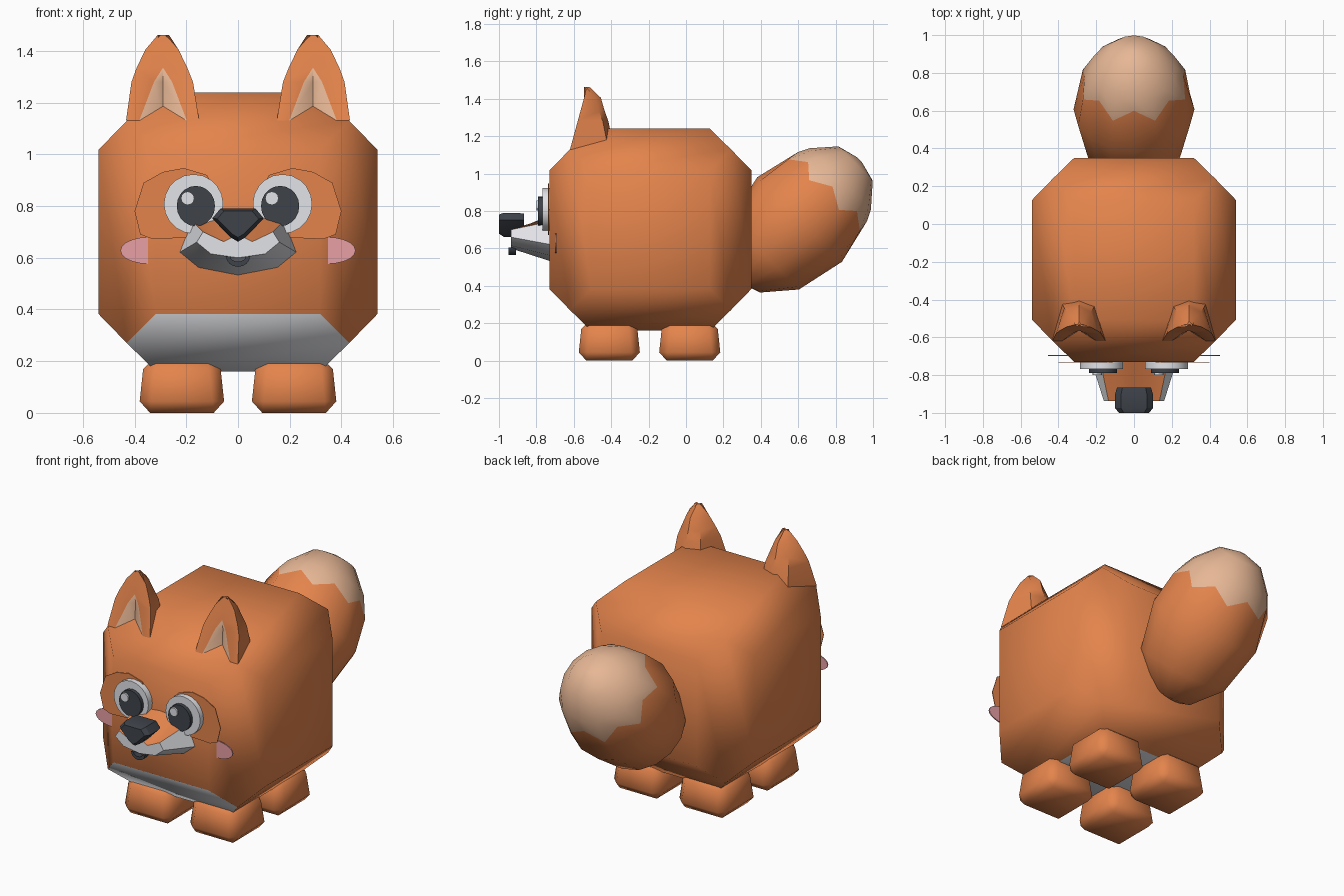
import bpy, bmesh, math
from mathutils import Matrix

if "Cube" in bpy.data.objects:
    bpy.data.objects.remove(bpy.data.objects["Cube"])


def material(name, r, g, b):
    lin = lambda c: (c / 255 / 12.92) if c < 11 else ((c / 255 + 0.055) / 1.055) ** 2.4
    m = bpy.data.materials.new(name)
    m.diffuse_color = (lin(r), lin(g), lin(b), 1)
    m.use_nodes = True
    m.node_tree.nodes["Principled BSDF"].inputs["Base Color"].default_value = m.diffuse_color
    return m


ORANGE = material("orange fur", 228, 132, 76)
WHITE = material("white fur", 229, 230, 234)
CREAM = material("cream fur", 232, 184, 150)
DARK = material("dark charcoal", 62, 67, 74)
PINK = material("pink cheek", 232, 160, 166)


def finish(name, bm, mats, angle=50):
    bmesh.ops.remove_doubles(bm, verts=bm.verts, dist=1e-4)
    bmesh.ops.recalc_face_normals(bm, faces=bm.faces)
    me = bpy.data.meshes.new(name)
    for f in bm.faces:
        f.smooth = True
    bm.to_mesh(me)
    bm.free()
    for m in mats:
        me.materials.append(m)
    me.set_sharp_from_angle(angle=math.radians(angle))
    ob = bpy.data.objects.new(name, me)
    bpy.context.collection.objects.link(ob)
    return ob


def loft(name, rings, mats, rule=lambda row, col: 0, caps=(0, 0), angle=50):
    """Skin rings of equal length; rule(row, col) picks the material."""
    bm = bmesh.new()
    vs = [[bm.verts.new(p) for p in r] for r in rings]
    n = len(vs[0])
    for i in range(len(vs) - 1):
        for j in range(n):
            k = (j + 1) % n
            f = bm.faces.new((vs[i][j], vs[i][k], vs[i + 1][k], vs[i + 1][j]))
            f.material_index = rule(i, j)
    for ring, m in zip((vs[0], vs[-1]), caps):
        bm.faces.new(ring).material_index = m
    return finish(name, bm, mats, angle)


def plate(name, pts, y0, y1, mat):
    """Flat x-z outline extruded along y."""
    return loft(name, [[(x, y, z) for x, z in pts] for y in (y0, y1)], [mat], angle=30)


def ellipse(cx, cz, rx, rz, n=20):
    return [(cx + rx * math.cos(2 * math.pi * i / n), cz + rz * math.sin(2 * math.pi * i / n))
            for i in range(n)]


# Body: cube whose six faces are inset and pushed out
bm = bmesh.new()
bmesh.ops.create_cube(bm, size=0.86)
bmesh.ops.inset_individual(bm, faces=bm.faces[:], thickness=0.16, depth=0.11)
for f in bm.faces:
    c = f.calc_center_median()
    if abs(c.x) < 0.05 and c.z < -0.3 and c.y < 0.1:
        f.material_index = 1          # white belly
bmesh.ops.translate(bm, verts=bm.verts, vec=(0, -0.19, 0.70))
finish("body", bm, [ORANGE, WHITE], 60)

# Feet: bevelled boxes, wider at the bottom
for label, y in (("front", -0.41), ("back", 0.02)):
    for side, s in (("left", -1), ("right", 1)):
        bm = bmesh.new()
        bmesh.ops.create_cube(bm, size=1)
        for v in bm.verts:
            h = 0.145 if v.co.z > 0 else 0.168
            v.co = (math.copysign(h, v.co.x), math.copysign(h, v.co.y), 0.215 if v.co.z > 0 else 0)
        bmesh.ops.bevel(bm, geom=bm.edges[:], offset=0.045, segments=1, affect='EDGES', profile=0.5)
        bmesh.ops.translate(bm, verts=bm.verts, vec=(s * 0.217, y, 0))
        finish(f"{label}_{side}_foot", bm, [ORANGE], 60)

# Ears: z, inner edge, outer edge, front y, back y, half width of the hollow
EAR = [(1.13, -.14, .143, -.62, -.385, .092), (1.28, -.116, .122, -.579, -.415, .035),
       (1.335, -.094, .102, -.564, -.435, 0), (1.405, -.06, .068, -.545, -.455, 0),
       (1.462, -.023, .02, -.532, -.515, 0)]
for side, s in (("left", -1), ("right", 1)):
    rings = []
    for z, a, b, yf, yb, w in EAR:
        ring = [(a, yf), (-w, yf), (0, yf + 0.6 * w), (w, yf), (b, yf),
                (b * 0.65, yb - 0.03), (0, yb), (a * 0.65, yb - 0.03)]
        rings.append([(s * (0.29 + x), y, z) for x, y in ring])
    loft(f"{side}_ear", rings, [ORANGE, CREAM],
         lambda i, j: 1 if i < 2 and j in (1, 2) else 0, angle=40)

# Tail: spheroid turned about a 45 degree axis, zigzag edge to the cream tip
TAIL = [(.503, .02, 0), (.537, .126, 0), (.696, .262, 0), (.963, .32, 0),
        (1.18, .277, .032), (1.27, .232, 0), (1.386, .13, 0), (1.415, .02, 0)]
N, Q = 16, math.sqrt(0.5)
rings = []
for t, r, zig in TAIL:
    ring = []
    for j in range(N):
        a = 2 * math.pi * j / N
        tt = t + zig * (-1) ** j
        rr = r - 0.5 * zig * (-1) ** j
        p = 0.104 + rr * math.sin(a)
        ring.append((rr * math.cos(a), (tt - p) * Q, (tt + p) * Q))
    rings.append(ring)
loft("tail", rings, [ORANGE, CREAM], lambda i, j: int(i >= 4), (0, 1), 60)


def mirrored(half, y):
    """Half outline from top centre to bottom centre, closed by mirroring."""
    pts = half + [(-x, z) for x, z in half[-2:0:-1]]
    return [(x, y, z) for x, z in pts]


# Muzzle: white with orange bridge on top
back = [(0, .78), (.10, .77), (.18, .745), (.228, .62), (.155, .56), (0, .53)]
front = [(0, .69), (.055, .662), (.135, .70), (.16, .66), (.105, .615), (0, .60)]
loft("muzzle", [mirrored(back, -0.72), mirrored(front, -0.936)], [ORANGE, WHITE],
     lambda i, j: 0 if j in (0, 1, 8, 9) else 1, (1, 1), 40)

# Nose
nose = [(0, .79), (.068, .79), (.1, .752), (.03, .68), (0, .662)]
rings = []
for y, k in ((-0.865, 0.9), (-0.9, 1), (-0.975, 1), (-1.0, 0.8)):
    rings.append(mirrored([(x * k, 0.745 + (z - 0.745) * k) for x, z in nose], y))
loft("nose", rings, [DARK], angle=30)

# Smiling mouth
arc = [math.pi * (1 + i / 8) for i in range(9)]
smile = [(0.046 * math.cos(a), 0.605 + 0.040 * math.sin(a)) for a in arc]
smile += [(0.030 * math.cos(a), 0.605 + 0.020 * math.sin(a)) for a in reversed(arc)]
plate("mouth", smile, -0.948, -0.91, DARK)

# Eyes, eye patches and cheeks
PATCH = [(.21, .947), (.29, .932), (.365, .89), (.40, .78), (.378, .69), (.33, .672),
         (.15, .68), (.09, .73), (.07, .83), (.12, .92)]
for side, s in (("left", -1), ("right", 1)):
    plate(f"{side}_eye_patch", [(s * x, z) for x, z in PATCH], -0.733, -0.737, ORANGE)
    plate(f"{side}_eye_white", ellipse(s * 0.172, 0.808, 0.115, 0.115), -0.72, -0.768, WHITE)
    plate(f"{side}_pupil", ellipse(s * 0.163, 0.80, 0.074, 0.078), -0.768, -0.79, DARK)
    plate(f"{side}_eye_glint", ellipse(s * 0.163 - 0.032, 0.83, 0.026, 0.026, 12), -0.79, -0.80, WHITE)
    plate(f"{side}_cheek", ellipse(s * 0.345, 0.628, 0.11, 0.052), -0.693, -0.70, PINK)
